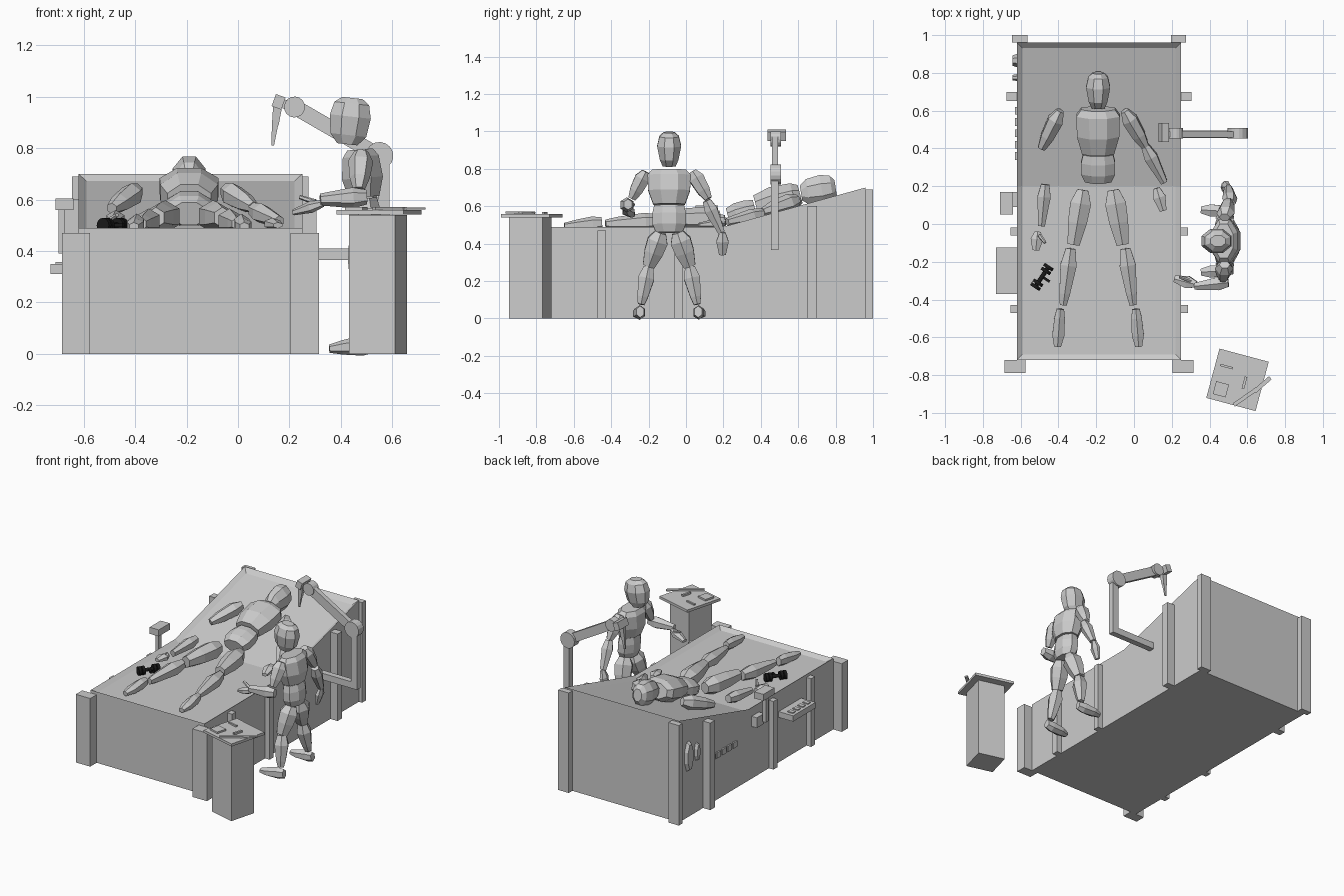
import bpy, bmesh
from math import sin, cos, pi, radians
from mathutils import Vector, Matrix

default_cube = bpy.data.objects.get("Cube")
if default_cube:
    bpy.data.objects.remove(default_cube, do_unlink=True)


def material(name, value):
    mat = bpy.data.materials.new(name)
    mat.use_nodes = True
    color = (value, value, value, 1)
    mat.diffuse_color = color
    mat.node_tree.nodes["Principled BSDF"].inputs["Base Color"].default_value = color
    return mat


grey = material("light grey", 0.6)
black = material("black", 0.01)


def finish(name, bm, mat):
    bmesh.ops.recalc_face_normals(bm, faces=bm.faces)
    mesh = bpy.data.meshes.new(name)
    bm.to_mesh(mesh)
    bm.free()
    mesh.materials.append(mat)
    obj = bpy.data.objects.new(name, mesh)
    bpy.context.collection.objects.link(obj)
    return obj


def box(name, center, size, turn=0, axis='Z', mat=grey):
    bm = bmesh.new()
    placing = (Matrix.Translation(center) @ Matrix.Rotation(radians(turn), 4, axis)
               @ Matrix.Diagonal((*size, 1)))
    bmesh.ops.create_cube(bm, size=1, matrix=placing)
    return finish(name, bm, mat)


def span(name, low, high):
    low, high = Vector(low), Vector(high)
    return box(name, (low + high) / 2, high - low)


def loft(name, start, end, rings, side, sides=8, mat=grey):
    """Faceted body: rings of (position, half width, half depth) along an axis."""
    start, end, side = Vector(start), Vector(end), Vector(side)
    axis = (end - start).normalized()
    u = (side - axis * side.dot(axis)).normalized()
    v = axis.cross(u)
    bm = bmesh.new()
    loops = []
    for t, width, depth in rings:
        loop = []
        for i in range(sides):
            angle = 2 * pi * (i + 0.5) / sides
            grow = 1 / cos(pi / sides)
            loop.append(bm.verts.new(start.lerp(end, t) + u * width * grow * cos(angle)
                                     + v * depth * grow * sin(angle)))
        loops.append(loop)
    for lower, upper in zip(loops, loops[1:]):
        for i in range(sides):
            j = (i + 1) % sides
            bm.faces.new((lower[i], lower[j], upper[j], upper[i]))
    bm.faces.new(loops[0])
    bm.faces.new(loops[-1])
    return finish(name, bm, mat)


def rod(name, start, end, radius, sides=16, mat=grey, side=(0.3, 0.2, 1)):
    return loft(name, start, end, [(t, radius, radius) for t in (0, 1)], side, sides, mat)


# Shared body part shapes
SHAPES = {
    "head": [(0, .035, .04), (.2, .05, .07), (.6, .064, .08), (.88, .052, .068), (1, .03, .04)],
    "chest": [(0, .09, .05), (.15, .115, .07), (.6, .112, .08), (1, .085, .06)],
    "abdomen": [(0, .08, .05), (.3, .09, .06), (.7, .09, .06), (1, .07, .045)],
    "thigh": [(0, .03, .035), (.25, .055, .055), (.6, .05, .05), (1, .032, .035)],
    "shin": [(0, .026, .03), (.3, .043, .043), (.8, .028, .03), (1, .018, .02)],
    "foot": [(0, .02, .027), (.25, .028, .034), (.7, .032, .024), (1, .018, .014)],
    "upper_arm": [(0, .02, .025), (.25, .04, .042), (.7, .034, .034), (1, .02, .02)],
    "forearm": [(0, .022, .025), (.3, .035, .035), (1, .018, .02)],
    "hand": [(0, .016, .012), (.4, .033, .02), (1, .018, .01)],
    "thumb": [(0, .01, .01), (1, .007, .007)],
}


def mannequin(prefix, place, side, middle, paired, arms):
    """place() turns (sideways, along, up) into model space."""
    for part, (start, end) in middle.items():
        loft(f"{prefix}_{part}", place(*start), place(*end), SHAPES[part], side)
    for part, (start, end) in paired.items():
        for label, sign in (("left", 1), ("right", -1)):
            ends = [place(sign * p[0], p[1], p[2]) for p in (start, end)]
            loft(f"{prefix}_{label}_{part}", *ends, SHAPES[part], side, 6)
    for label, pieces in arms.items():
        for part, (start, end) in pieces.items():
            loft(f"{prefix}_{label}_{part}", place(*start), place(*end), SHAPES[part], side, 6)


# Table body with raised head end and a sunken top
left, right, front, back = -.62, .25, -.72, .96
outline = [(front, 0), (back, 0), (back, .70), (.2, .49), (front, .49)]
bm = bmesh.new()
ends = [[bm.verts.new((x, y, z)) for y, z in outline] for x in (left, right)]
for end in ends:
    bm.faces.new(end)
for i in range(len(outline)):
    j = (i + 1) % len(outline)
    bm.faces.new((ends[0][i], ends[0][j], ends[1][j], ends[1][i]))
bmesh.ops.recalc_face_normals(bm, faces=bm.faces)
top = [f for f in bm.faces if f.normal.z > 0.5]
bmesh.ops.inset_region(bm, faces=top, thickness=.03, use_even_offset=True)
for v in {v for f in top for v in f.verts}:
    v.co.z -= .02
finish("table", bm, grey)

# Corner and side posts, mirrored across the table
middle_x = (left + right) / 2
for label, sign in (("left", 1), ("right", -1)):
    def post(name, inner, outer, y0, y1, height):
        xs = sorted((middle_x + sign * inner, middle_x + sign * outer))
        span(f"{label}_{name}", (xs[0], y0, 0), (xs[1], y1, height))
    post("front_post", .39, .5, -.79, front, .47)
    post("back_post", .38, .46, back, 1, .69)
    post("head_side_post", .42, .49, .65, .7, .6)
    for number, y in enumerate((-.04, -.45)):
        post(f"side_post_{number}", .42, .47, y - .022, y + .022, .47)

# Controls on the right flank
span("control_shelf", (-.73, -.37, .31), (left, -.125, .35))
for i in range(4):
    box("shelf_button", (-.69, -.33 + i * .055, .353), (.04, .03, .008))
for i in range(5):
    box("flank_button", (left, .36 + i * .06, .31), (.02, .04, .04))
for y, width, height in ((.865, .035, .1), (.775, .018, .06)):
    loft("flank_gauge", (left, y, .42), (left - .022, y, .42),
         [(0, width, height), (1, width * .8, height * .85)], (0, 1, 0))
span("device_bracket", (-.66, .09, .36), (left, .17, .43))
box("device_stem", (-.685, .11, .49), (.025, .03, .2))
span("device_head", (-.71, .05, .56), (-.64, .17, .605))

# Jointed arm reaching over the table
arm_y = .475
span("arm_bracket", (right, arm_y - .02, .365), (.59, arm_y + .02, .41))
span("arm_column", (.545, arm_y - .02, .365), (.59, arm_y + .02, .77))


def joint(name, x, z, radius, half):
    rod(name, (x, arm_y + .005 - half, z), (x, arm_y + .005 + half, z), radius)


joint("arm_elbow", .55, .77, .053, .028)
joint("arm_wrist", .22, .96, .04, .028)
loft("arm_beam", (.55, arm_y, .77), (.22, arm_y, .96),
     [(0, .016, .03), (1, .016, .03)], (0, 1, 0), 4)
box("arm_neck", (.185, arm_y, .97), (.07, .03, .035), 15, 'Y')
box("arm_head", (.158, arm_y + .01, .98), (.04, .1, .05), 20, 'Y')
loft("arm_tool", (.155, arm_y, .97), (.145, arm_y, .89),
     [(0, .016, .018), (1, .01, .013)], (0, 1, 0), 4)
loft("arm_tool_tip", (.145, arm_y, .9), (.135, arm_y, .81),
     [(0, .01, .013), (1, .004, .005)], (0, 1, 0), 4)

# Instrument stand with tools on its top
box("stand_column", (.545, -.832, .27), (.185, .185, .54), -15)
box("stand_top", (.548, -.825, .55), (.27, .27, .018), -15)
box("tool_tray", (.46, -.875, .565), (.07, .07, .012), -15)
box("tool_strip", (.49, -.755, .563), (.07, .012, .01), -15)
box("tool_vial", (.585, -.84, .565), (.014, .065, .014), -15)
box("scalpel_handle", (.59, -.915, .566), (.15, .02, .012), 35)
box("scalpel_blade", (.68, -.85, .566), (.11, .022, .008), 41)

# Mannequin lying in separate pieces on the table
mannequin(
    "lying", lambda s, y, z: (s - .19, y, z), (1, 0, 0),
    {"head": ((0, .615, .67), (0, .8, .7)),
     "chest": ((0, .61, .665), (0, .375, .6)),
     "abdomen": ((0, .37, .585), (0, .225, .545))},
    {"thigh": ((.08, .18, .535), (.13, -.11, .53)),
     "shin": ((.145, -.13, .52), (.185, -.43, .505)),
     "foot": ((.2, -.45, .51), (.215, -.65, .495))},
    {"right": {"upper_arm": ((-.2, .6, .635), (-.3, .4, .565)),
               "forearm": ((-.28, .21, .525), (-.3, -.01, .505)),
               "hand": ((-.32, -.04, .5), (-.33, -.14, .5)),
               "thumb": ((-.31, -.06, .52), (-.28, -.1, .54))},
     "left": {"upper_arm": ((.14, .6, .635), (.25, .41, .57)),
              "forearm": ((.25, .41, .56), (.35, .22, .515)),
              "hand": ((.31, .19, .51), (.345, .07, .5))}})

# Mannequin standing beside the table and facing it
mannequin(
    "standing", lambda s, x, z: (x, s - .09, z), (0, 1, 0),
    {"head": ((0, .425, .815), (0, .445, .995)),
     "chest": ((0, .475, .795), (0, .49, .61)),
     "abdomen": ((0, .49, .605), (0, .5, .46))},
    {"thigh": ((.045, .5, .46), (.11, .475, .28)),
     "shin": ((.11, .475, .275), (.15, .495, .075)),
     "foot": ((.155, .525, .036), (.165, .355, .02))},
    {"right": {"upper_arm": ((-.125, .48, .785), (-.2, .47, .64)),
               "forearm": ((-.22, .5, .61), (-.24, .32, .6)),
               "hand": ((-.23, .33, .585), (-.2, .215, .55)),
               "thumb": ((-.21, .3, .59), (-.19, .24, .61))},
     "left": {"upper_arm": ((.125, .48, .785), (.21, .5, .64)),
              "forearm": ((.2, .51, .63), (.28, .5, .46)),
              "hand": ((.285, .5, .46), (.285, .47, .34))}})

# Small black spool instrument on the table
spool = Vector((-.487, -.28, .5))
along = Vector((.55, .83, 0))
rod("spool_axle", spool - along * .07, spool + along * .07, .011, 12, black)
for offset in (-.062, -.038, .038, .062):
    middle = spool + along * offset
    rod("spool_disc", middle - along * .009, middle + along * .009, .028, 16, black)
box("spool_handle", spool + Vector((.02, -.012, 0)), (.05, .014, .014), -34, mat=black)
